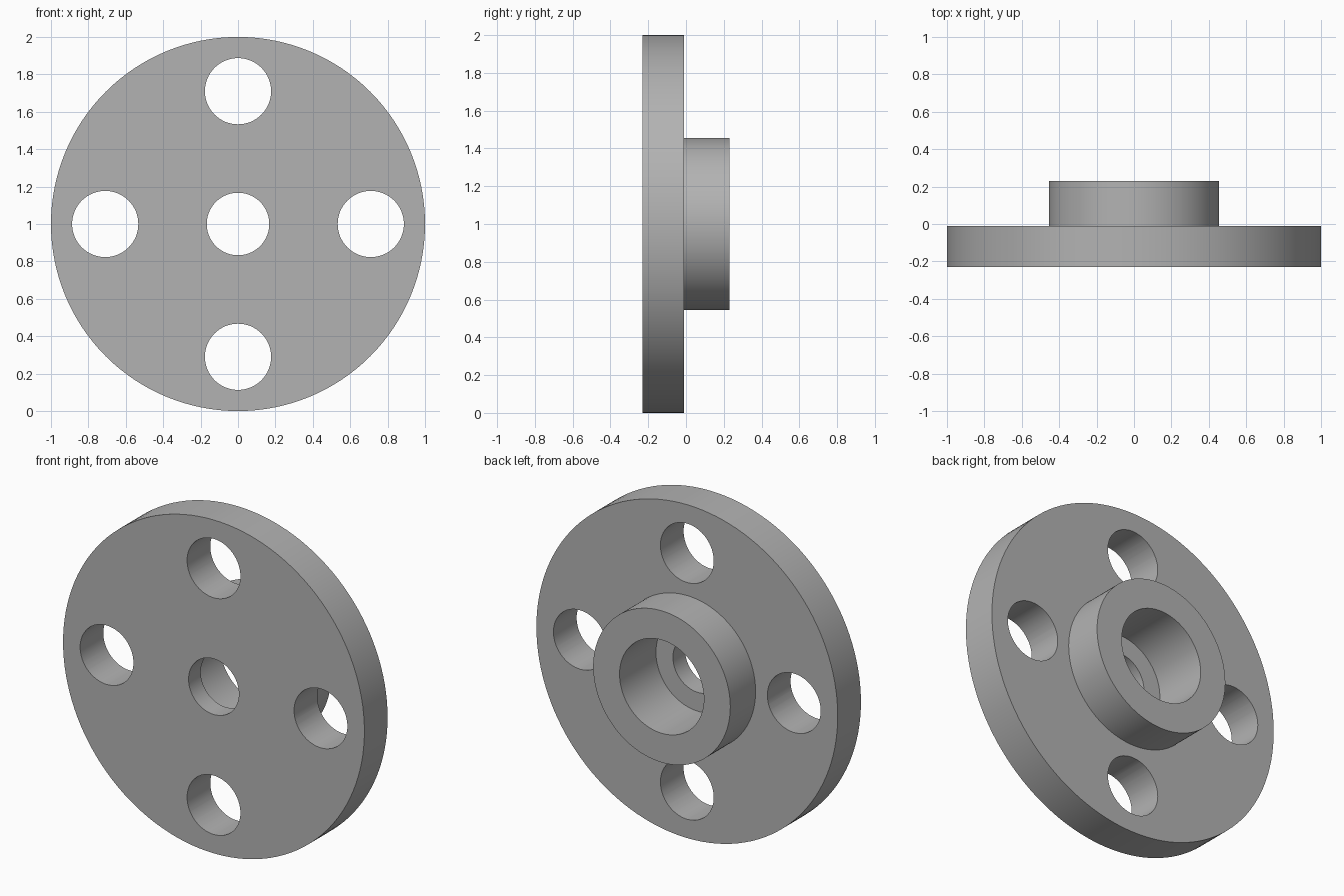
import bpy
import bmesh
from math import cos, sin, tau, pi, radians
from mathutils import Matrix

cube = bpy.data.objects.get("Cube")
if cube:
    bpy.data.objects.remove(cube, do_unlink=True)

FRONT, SEAT, FACE, BACK = -0.23, -0.115, -0.01, 0.23
CENTRE_Z = 1.0
SEGMENTS = 128

steel = bpy.data.materials.new("plain_grey")
steel.use_nodes = True
grey = (0.45, 0.45, 0.45, 1)
steel.diffuse_color = grey
steel.node_tree.nodes["Principled BSDF"].inputs["Base Color"].default_value = grey


def finish(name, bm):
    bmesh.ops.recalc_face_normals(bm, faces=bm.faces)
    mesh = bpy.data.meshes.new(name)
    bm.to_mesh(mesh)
    bm.free()
    mesh.materials.append(steel)
    obj = bpy.data.objects.new(name, mesh)
    bpy.context.collection.objects.link(obj)
    return obj


def lathe(name, profile):
    """Turn a closed (radius, y) profile about the y axis."""
    bm = bmesh.new()
    rings = [[bm.verts.new((r * cos(tau * i / SEGMENTS), y, CENTRE_Z + r * sin(tau * i / SEGMENTS)))
              for i in range(SEGMENTS)] for r, y in profile]
    for a, b in zip(rings, rings[1:] + rings[:1]):
        for i in range(SEGMENTS):
            j = (i + 1) % SEGMENTS
            bm.faces.new((a[i], a[j], b[j], b[i]))
    return finish(name, bm)


# Disc, raised hub and stepped bore turned as one body
flange = lathe("flange_with_hub", [
    (0.167, FRONT), (1.0, FRONT), (1.0, FACE), (0.455, FACE),
    (0.455, BACK), (0.28, BACK), (0.28, SEAT), (0.167, SEAT)])

# Four bolt holes
bm = bmesh.new()
for k in range(4):
    a = k * pi / 2
    place = Matrix.Translation((0.71 * cos(a), -0.12, CENTRE_Z + 0.71 * sin(a)))
    bmesh.ops.create_cone(bm, cap_ends=True, segments=64, radius1=0.177, radius2=0.177,
                          depth=0.5, matrix=place @ Matrix.Rotation(pi / 2, 4, "X"))
cutter = finish("bolt_hole_cutter", bm)
cutter.hide_render = True

cut = flange.modifiers.new("bolt_holes", "BOOLEAN")
cut.object = cutter
cut.operation = "DIFFERENCE"
cut.solver = "EXACT"

# Apply the cut so the walls can be shaded smooth with sharp rims
bpy.ops.object.select_all(action="DESELECT")
flange.select_set(True)
bpy.context.view_layer.objects.active = flange
bpy.ops.object.modifier_apply(modifier=cut.name)
bpy.data.objects.remove(cutter, do_unlink=True)
bpy.ops.object.shade_smooth_by_angle(angle=radians(30))
